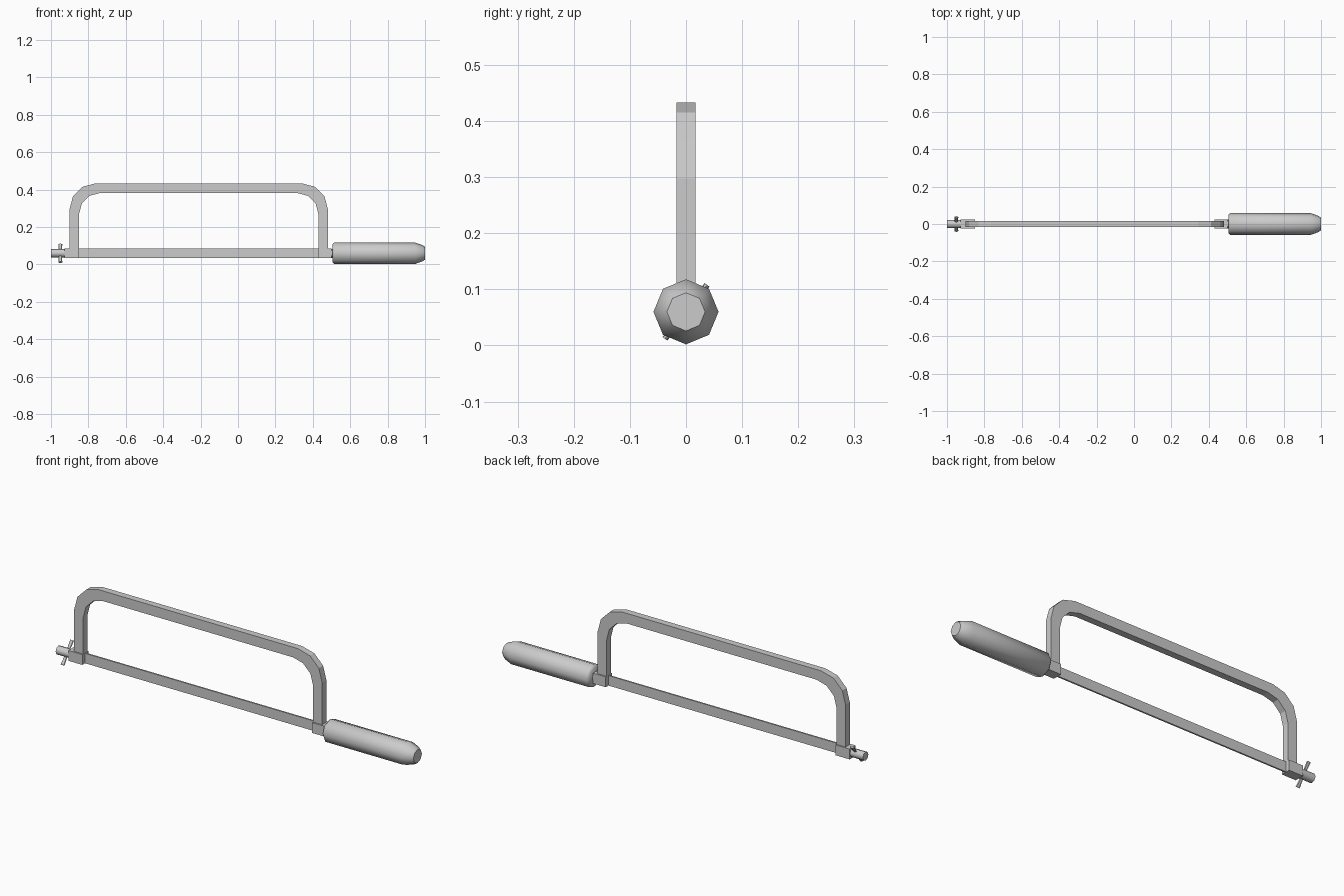
import bpy, bmesh, math
from mathutils import Vector, Matrix

cube = bpy.data.objects.get("Cube")
if cube:
    bpy.data.objects.remove(cube, do_unlink=True)

steel = bpy.data.materials.new("grey steel")
steel.use_nodes = True
GREY = (0.6, 0.6, 0.6, 1)
steel.diffuse_color = GREY
steel.node_tree.nodes["Principled BSDF"].inputs["Base Color"].default_value = GREY

AXIS_Z = 0.06


def finish(name, bm, smooth=None):
    bmesh.ops.recalc_face_normals(bm, faces=bm.faces)
    mesh = bpy.data.meshes.new(name)
    bm.to_mesh(mesh)
    bm.free()
    obj = bpy.data.objects.new(name, mesh)
    bpy.context.collection.objects.link(obj)
    mesh.materials.append(steel)
    if smooth:
        bpy.ops.object.select_all(action='DESELECT')
        obj.select_set(True)
        bpy.context.view_layer.objects.active = obj
        bpy.ops.object.shade_smooth_by_angle(angle=math.radians(smooth))
    return obj


def box(name, x0, x1, half_y, z0, z1):
    bm = bmesh.new()
    bmesh.ops.create_cube(bm, size=1)
    bmesh.ops.scale(bm, vec=(x1 - x0, 2 * half_y, z1 - z0), verts=bm.verts)
    bmesh.ops.translate(bm, vec=((x0 + x1) / 2, 0, (z0 + z1) / 2), verts=bm.verts)
    return finish(name, bm)


def lathe_x(name, profile, sides=8, smooth=None):
    """Closed solid around the x axis from (x, radius) pairs."""
    bm = bmesh.new()
    rings = []
    for x, r in profile:
        angles = [math.tau * i / sides for i in range(sides)]
        rings.append([bm.verts.new((x, r * math.sin(a), AXIS_Z + r * math.cos(a)))
                      for a in angles])
    for a, b in zip(rings, rings[1:]):
        for i in range(sides):
            j = (i + 1) % sides
            bm.faces.new((a[i], a[j], b[j], b[i]))
    bm.faces.new(rings[0])
    bm.faces.new(rings[-1])
    return finish(name, bm, smooth)


# Bowed frame: outer and inner arch outlines joined as quads, then thickened
def arch(x0, x1, top, radius, foot, steps=3):
    turns = [math.pi / 2 * i / steps for i in range(steps + 1)]
    left = [(x0 + radius * (1 - math.cos(t)), top - radius * (1 - math.sin(t))) for t in turns]
    right = [(x0 + x1 - x, z) for x, z in reversed(left)]
    return [(x0, foot)] + left + right + [(x1, foot)]


bm = bmesh.new()
HALF = 0.017
outer = arch(-0.90, 0.48, 0.433, 0.135, 0.06)
inner = arch(-0.85, 0.43, 0.382, 0.112, 0.06)
sections = []
for (ox, oz), (ix, iz) in zip(outer, inner):
    corners = ((ox, -HALF, oz), (ix, -HALF, iz), (ix, HALF, iz), (ox, HALF, oz))
    sections.append([bm.verts.new(c) for c in corners])
for a, b in zip(sections, sections[1:]):
    for i in range(4):
        j = (i + 1) % 4
        bm.faces.new((a[i], a[j], b[j], b[i]))
bm.faces.new(sections[0])
bm.faces.new(sections[-1])
finish("frame", bm)

# Blade and the blocks that hold its ends
box("blade", -0.88, 0.46, 0.004, 0.035, 0.085)
box("tension_block", -0.928, -0.85, 0.024, 0.034, 0.086)
box("handle_block", 0.43, 0.50, 0.024, 0.034, 0.086)

# Grip and its short collar
lathe_x("collar", [(0.49, 0.024), (0.53, 0.024)], smooth=50)
lathe_x("handle", [(0.505, 0.048), (0.515, 0.058), (0.945, 0.058),
                   (0.985, 0.044), (1.0, 0.034)], smooth=50)

# Tension screw with its tilted wings
lathe_x("tension_screw", [(-1.0, 0.022), (-0.92, 0.022)], smooth=50)
for side, turn in (("upper", 0), ("lower", math.pi)):
    bm = bmesh.new()
    bmesh.ops.create_cone(bm, cap_ends=True, segments=8, radius1=0.007,
                          radius2=0.011, depth=0.06)
    bmesh.ops.scale(bm, vec=(1, 0.5, 1), verts=bm.verts)
    bmesh.ops.translate(bm, vec=(0, 0, 0.031), verts=bm.verts)
    tilt = Matrix.Rotation(math.radians(-38) + turn, 4, 'X')
    bmesh.ops.transform(bm, matrix=Matrix.Translation(Vector((-0.95, 0, AXIS_Z))) @ tilt,
                        verts=bm.verts)
    finish(side + "_wing", bm)
